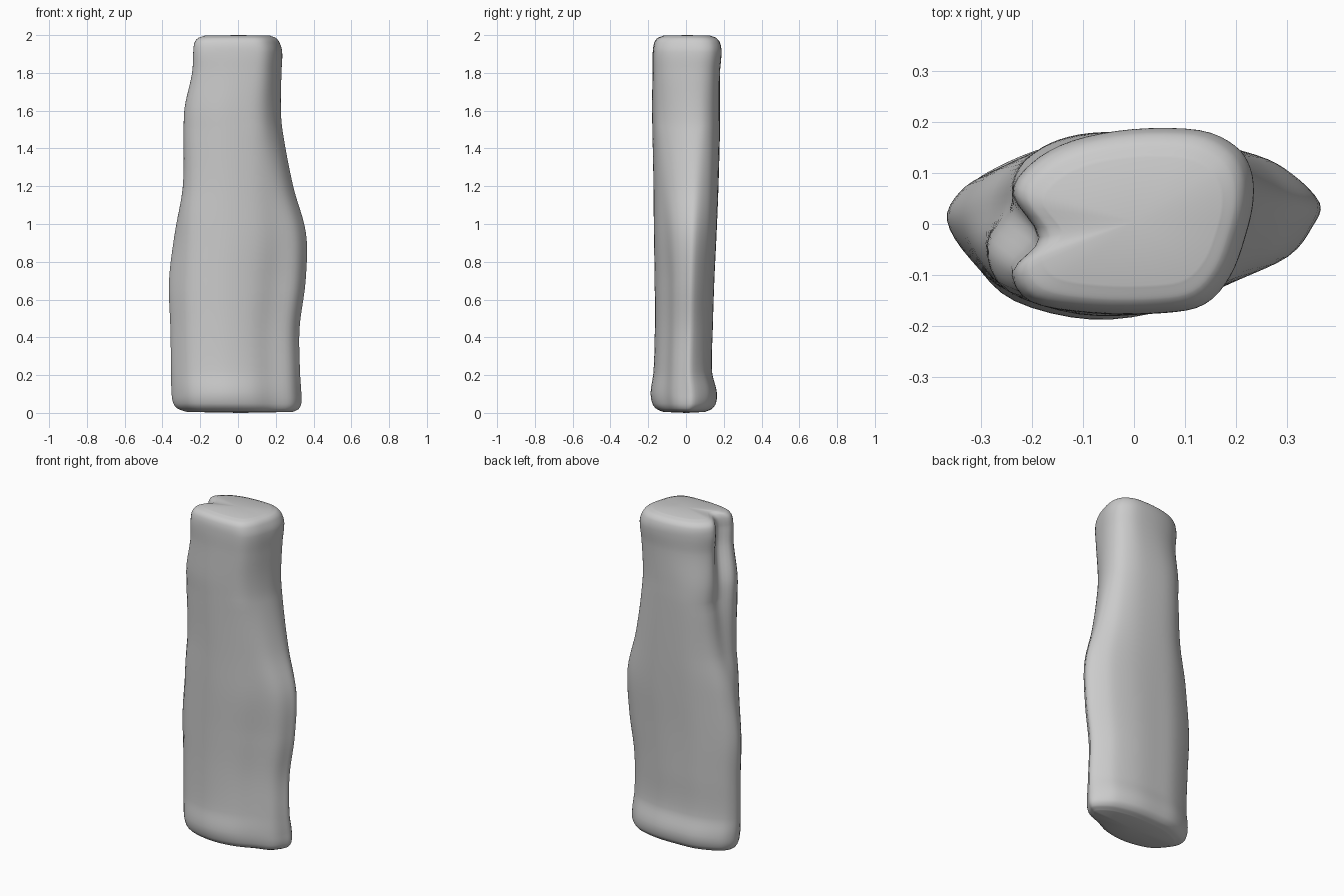
import bpy, bmesh
from mathutils import Vector

if "Cube" in bpy.data.objects:
    bpy.data.objects.remove(bpy.data.objects["Cube"])

SIDES, RINGS = 64, 6   # points round a section, rings between levels

# Cross-sections counter-clockwise from the right edge: low lens, middle, grooved top
LOW = [(.36, .03), (.3, .09), (.23, .125), (.1, .15), (-.05, .15), (-.17, .14),
       (-.28, .1), (-.34, .06), (-.365, 0), (-.32, -.08), (-.24, -.15),
       (-.08, -.185), (.08, -.165), (.2, -.11), (.3, -.07), (.345, -.015)]
MID = [(.25, .06), (.235, .11), (.19, .15), (.1, .178), (-.05, .185), (-.14, .17),
       (-.2, .135), (-.228, .09), (-.24, .03), (-.285, -.04), (-.25, -.125),
       (-.1, -.178), (.05, -.175), (.14, -.15), (.2, -.09), (.24, -.01)]
TOP = [(.235, .05), (.23, .11), (.2, .155), (.13, .186), (0, .188), (-.12, .165),
       (-.2, .12), (-.235, .06), (-.185, -.025), (-.235, -.09), (-.2, -.15),
       (-.08, -.172), (.06, -.172), (.14, -.155), (.19, -.1), (.22, -.02)]

# Levels: z, left, right, front, back, section blend (0 low, 1 middle, 2 top)
LEVELS = [(.005, -.27, .29, -.12, .10, 0), (.02, -.315, .32, -.155, .135, 0),
          (.05, -.342, .335, -.178, .158, 0), (.11, -.352, .335, -.187, .163, 0),
          (.22, -.354, .328, -.172, .138, 0), (.45, -.358, .326, -.165, .142, 0),
          (.7, -.365, .358, -.166, .15, 0), (.95, -.335, .36, -.17, .162, .25),
          (1.2, -.292, .292, -.172, .172, .65), (1.5, -.288, .235, -.178, .18, 1),
          (1.62, -.282, .227, -.18, .18, 1.2), (1.8, -.243, .23, -.177, .18, 1.75),
          (1.91, -.237, .234, -.176, .188, 2), (1.96, -.23, .22, -.168, .18, 2),
          (1.985, -.21, .2, -.15, .16, 2), (1.997, -.175, .17, -.12, .13, 2)]


def spline(a, b, c, d, t):
    return .5 * (2*b + (c - a)*t + (2*a - 5*b + 4*c - d)*t*t + (3*b - a - 3*c + d)*t**3)


def smooth_loop(points):
    p = [Vector(q) for q in points]
    n, step = len(p), SIDES // len(p)
    return [spline(p[i-1], p[i], p[(i+1) % n], p[(i+2) % n], k / step)
            for i in range(n) for k in range(step)]


SECTIONS = [smooth_loop(s) for s in (LOW, MID, TOP)]


def section(blend):
    i = 0 if blend < 1 else 1
    t = min(max(blend - i, 0), 1)
    return [a.lerp(b, t) for a, b in zip(SECTIONS[i], SECTIONS[i+1])]


def ring(bm, level):
    z, x0, x1, y0, y1, blend = level
    pts = section(blend)
    ax, bx = min(p.x for p in pts), max(p.x for p in pts)
    ay, by = min(p.y for p in pts), max(p.y for p in pts)
    return [bm.verts.new((x0 + (p.x - ax) / (bx - ax) * (x1 - x0),
                          y0 + (p.y - ay) / (by - ay) * (y1 - y0), z)) for p in pts]


def in_between(i, t):
    last = len(LEVELS) - 1
    a, b, c, d = (LEVELS[min(max(j, 0), last)] for j in (i-1, i, i+1, i+2))
    out = []
    for p, q, r, s in zip(a, b, c, d):
        # slopes weighted by spacing keep uneven levels from overshooting
        h = c[0] - b[0]
        m0 = (r - p) / (c[0] - a[0]) * h
        m1 = (s - q) / (d[0] - b[0]) * h
        out.append((2*t**3 - 3*t*t + 1)*q + (t**3 - 2*t*t + t)*m0
                   + (3*t*t - 2*t**3)*r + (t**3 - t*t)*m1)
    out[0] = b[0] + (c[0] - b[0]) * t
    return out


# Slab body
bm = bmesh.new()
rings = [ring(bm, in_between(i, k / RINGS))
         for i in range(len(LEVELS) - 1) for k in range(RINGS)]
rings.append(ring(bm, LEVELS[-1]))
for lo, hi in zip(rings, rings[1:]):
    for j in range(SIDES):
        k = (j + 1) % SIDES
        bm.faces.new((lo[j], lo[k], hi[k], hi[j]))

# Gently domed ends
for end, z in ((rings[0], 0), (rings[-1], 2)):
    tip = bm.verts.new((sum(v.co.x for v in end) / SIDES,
                        sum(v.co.y for v in end) / SIDES, z))
    for j in range(SIDES):
        bm.faces.new((end[j], end[(j + 1) % SIDES], tip))
bmesh.ops.recalc_face_normals(bm, faces=bm.faces)
for f in bm.faces:
    f.smooth = True
mesh = bpy.data.meshes.new("stone_slab")
bm.to_mesh(mesh)
bm.free()
slab = bpy.data.objects.new("stone_slab", mesh)
bpy.context.collection.objects.link(slab)
